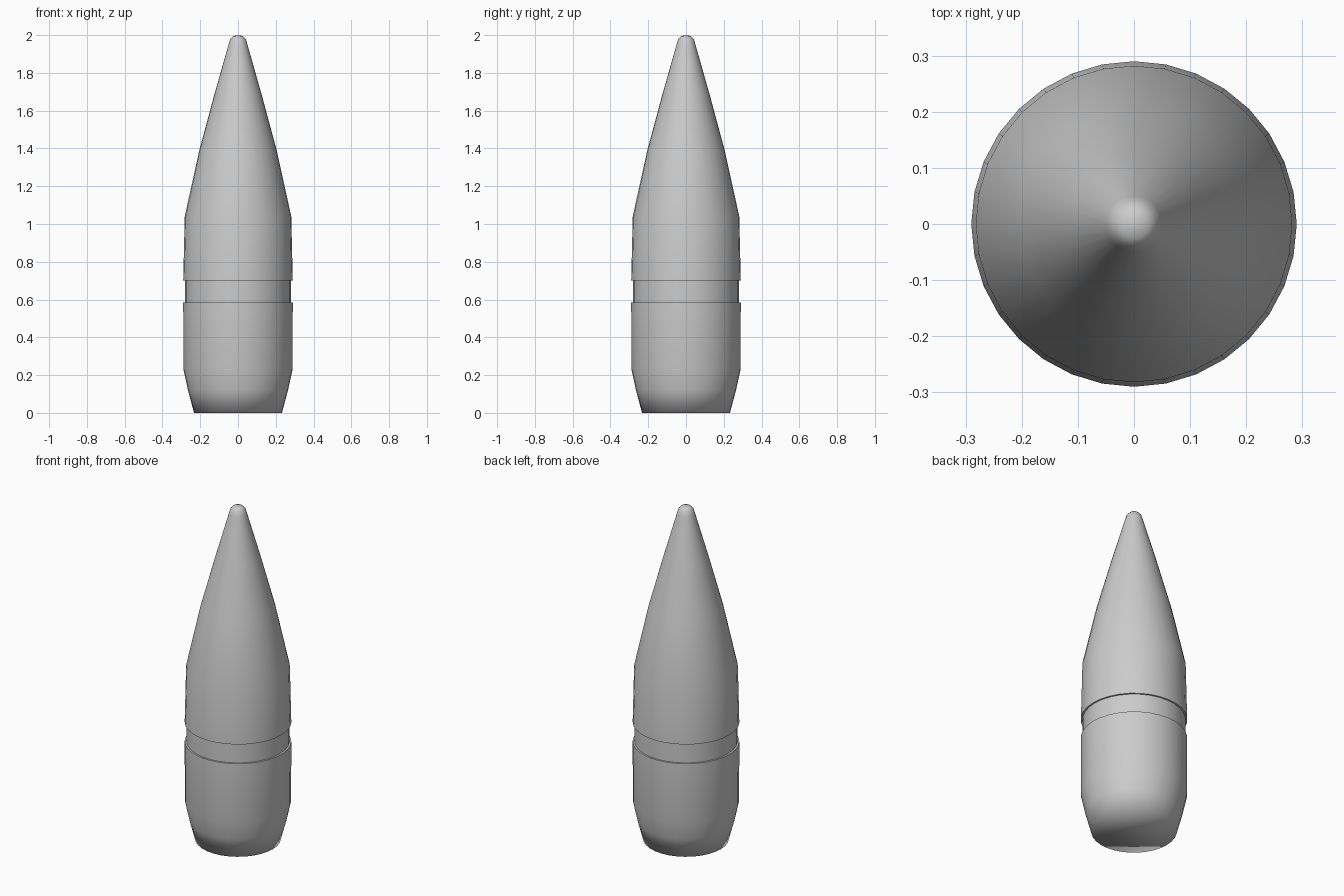
import bpy, bmesh, math

if "Cube" in bpy.data.objects:
    bpy.data.objects.remove(bpy.data.objects["Cube"])

SEGMENTS = 32

# Half profile (radius, height) from base edge to just under the tip
PROFILE = [
    (0.233, 0.0), (0.265, 0.12), (0.289, 0.23),          # tapered tail
    (0.29, 0.585), (0.28, 0.585), (0.28, 0.70), (0.29, 0.70),  # groove
    (0.282, 1.04),                                       # shoulder
    (0.205, 1.39), (0.124, 1.69), (0.05, 1.95),          # nose curve
    (0.041, 1.98), (0.026, 1.995),                       # rounded tip
]


def lathe(name, profile, top):
    bm = bmesh.new()
    rings = []
    for r, z in profile:
        rings.append([bm.verts.new((r * math.cos(2 * math.pi * i / SEGMENTS),
                                    r * math.sin(2 * math.pi * i / SEGMENTS), z))
                      for i in range(SEGMENTS)])
    for a, b in zip(rings, rings[1:]):
        for i in range(SEGMENTS):
            j = (i + 1) % SEGMENTS
            bm.faces.new((a[i], a[j], b[j], b[i]))
    # Flat base and pointed tip cap
    bm.faces.new(rings[0][::-1])
    tip = bm.verts.new((0, 0, top))
    for i in range(SEGMENTS):
        bm.faces.new((rings[-1][i], rings[-1][(i + 1) % SEGMENTS], tip))
    mesh = bpy.data.meshes.new(name)
    bm.to_mesh(mesh)
    bm.free()
    obj = bpy.data.objects.new(name, mesh)
    bpy.context.collection.objects.link(obj)
    return obj


# Pointed body with a groove; only the groove edges stay sharp
body = lathe("projectile_body", PROFILE, 2.0)
bpy.context.view_layer.objects.active = body
body.select_set(True)
bpy.ops.object.shade_smooth_by_angle(angle=math.radians(80))
